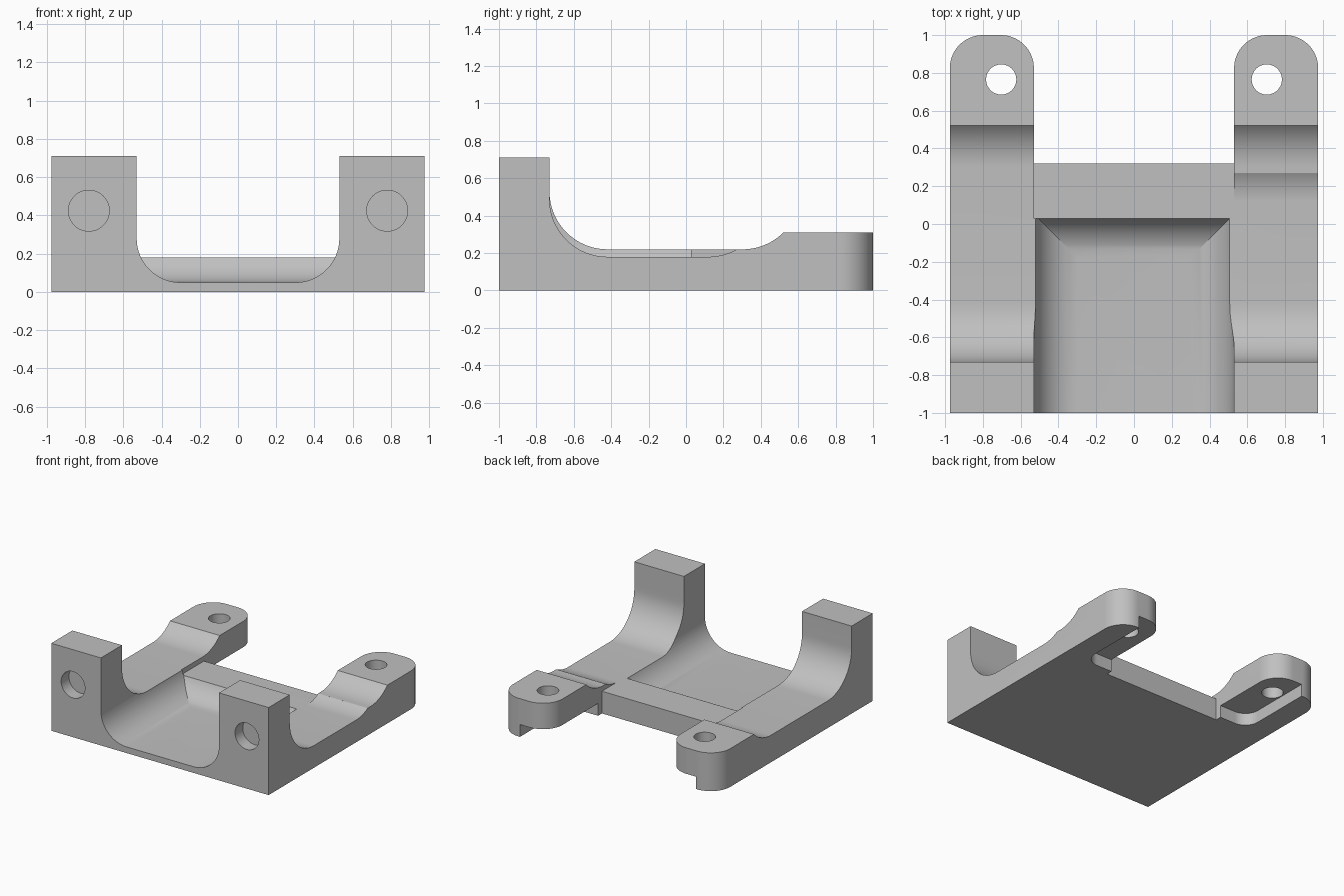
import bpy
import bmesh
from math import sin, cos, radians
from mathutils import Vector

cube = bpy.data.objects.get("Cube")
if cube:
    bpy.data.objects.remove(cube, do_unlink=True)

HALF_W = 0.975      # half width
INNER = 0.53        # inner face of arms and posts
FLOOR = 0.05        # tray floor height
BAR = 0.18          # rear bar height
R = 0.31            # side sweep radius
FILLET = 0.23       # tray fillet radius


def arc(cx, cy, r, start, end, steps=16):
    angles = [radians(start + (end - start) * i / steps) for i in range(steps + 1)]
    return [(cx + r * cos(a), cy + r * sin(a)) for a in angles]


def rect(a0, b0, a1, b1):
    return [(a0, b0), (a1, b0), (a1, b1), (a0, b1)]


def prism(name, outline, axis, low, high):
    """Extrude a flat outline along one axis."""
    place = {"x": lambda p: (low, p[0], p[1]),
             "y": lambda p: (p[0], low, p[1]),
             "z": lambda p: (p[0], p[1], low)}[axis]
    step = Vector([(high - low) * (axis == k) for k in "xyz"])
    bm = bmesh.new()
    face = bm.faces.new([bm.verts.new(place(p)) for p in outline])
    ext = bmesh.ops.extrude_face_region(bm, geom=[face], use_keep_orig=True)
    moved = [g for g in ext["geom"] if isinstance(g, bmesh.types.BMVert)]
    bmesh.ops.translate(bm, verts=moved, vec=step)
    bmesh.ops.recalc_face_normals(bm, faces=bm.faces)
    mesh = bpy.data.meshes.new(name)
    bm.to_mesh(mesh)
    bm.free()
    obj = bpy.data.objects.new(name, mesh)
    bpy.context.collection.objects.link(obj)
    return obj


def combine(target, tool, operation="DIFFERENCE"):
    """Apply a boolean and discard the cutter."""
    tool.hide_render = True
    mod = target.modifiers.new("cut", "BOOLEAN")
    mod.operation = operation
    mod.solver = "EXACT"
    mod.object = tool
    bpy.ops.object.select_all(action="DESELECT")
    bpy.context.view_layer.objects.active = target
    target.select_set(True)
    bpy.ops.object.modifier_apply(modifier=mod.name)
    bpy.data.objects.remove(tool, do_unlink=True)


def circle(cx, cy, r):
    return arc(cx, cy, r, 0, 360, 48)[:-1]


# Body: side profile with tall front posts, swept saddle and raised rear lugs
profile = [(-1.1, 0), (1.1, 0), (1.1, 0.31)]
profile += arc(0.302, 0.53, R, -45, -90)
profile += arc(-0.42, 0.53, R, 270, 180)
profile += [(-0.73, 0.71), (-1.1, 0.71)]
bracket = prism("mounting_bracket", profile, "x", -1.1, 1.1)

# Plan outline: rounded lugs with the rear gap between them
lug_r = 0.175
right = [(HALF_W, -1)]
right += arc(HALF_W - lug_r, 1 - lug_r, lug_r, 0, 90)
right += arc(INNER + lug_r, 1 - lug_r, lug_r, 90, 180)
right += [(INNER, 0.32)]
plan = right + [(-x, y) for x, y in reversed(right)]
combine(bracket, prism("plan", plan, "z", -0.2, 1.2), "INTERSECT")

# Deeper saddle on one arm, ending in a small ridge
dip = arc(-0.42, 0.49, R, 180, 270)
dip += arc(0.118, 0.49, R, -90, -60.6, 10)
dip += [(0.27, 0.5), (-0.42, 0.6), (-0.73, 0.53)]
combine(bracket, prism("dip", dip, "x", 0.1, 1.2))

# Central tray with filleted sides and filleted rear end, mitred at the corners
side_c, end_c, mid = INNER - FILLET, 0.053 - FILLET, FLOOR + FILLET
half = arc(side_c, mid, FILLET, -90, 0) + [(INNER, 1.2)]
cross = half + [(-x, z) for x, z in reversed(half)]
tray = prism("tray", cross, "y", -1.2, 0.3)
length = [(-1.1, FLOOR)] + arc(end_c, mid, FILLET, -90, 0)
length += [(0.053, 1.1), (-1.1, 1.1)]
combine(tray, prism("tray_end", length, "x", -0.8, 0.8), "INTERSECT")
combine(bracket, tray)

# Lower the rear bar between the arms
combine(bracket, prism("bar_clearance", rect(-INNER, 0.03, INNER, 0.6), "z", BAR, 1.2))

# Holes and underside recesses on both sides
for s in (-1, 1):
    combine(bracket, prism("post_hole", circle(s * 0.78, 0.425, 0.107), "y", -1.1, -0.9))
    combine(bracket, prism("lug_hole", circle(s * 0.703, 0.765, 0.08), "z", -0.2, 0.6))
    recess = [(0.4, 0.37)] + arc(0.67, 0.49, 0.12, -90, 0) + [(0.79, 1.2), (0.4, 1.2)]
    recess = [(s * x, y) for x, y in recess]
    combine(bracket, prism("lug_recess", recess, "z", -0.1, 0.1))

# Plain grey finish
grey = bpy.data.materials.new("plain_grey")
grey.use_nodes = True
colour = (0.53, 0.53, 0.53, 1)
grey.diffuse_color = colour
grey.node_tree.nodes["Principled BSDF"].inputs["Base Color"].default_value = colour
bracket.data.materials.clear()
bracket.data.materials.append(grey)
for poly in bracket.data.polygons:
    poly.material_index = 0

bpy.ops.object.select_all(action="DESELECT")
bpy.context.view_layer.objects.active = bracket
bracket.select_set(True)
bpy.ops.object.shade_smooth_by_angle(angle=radians(15))
